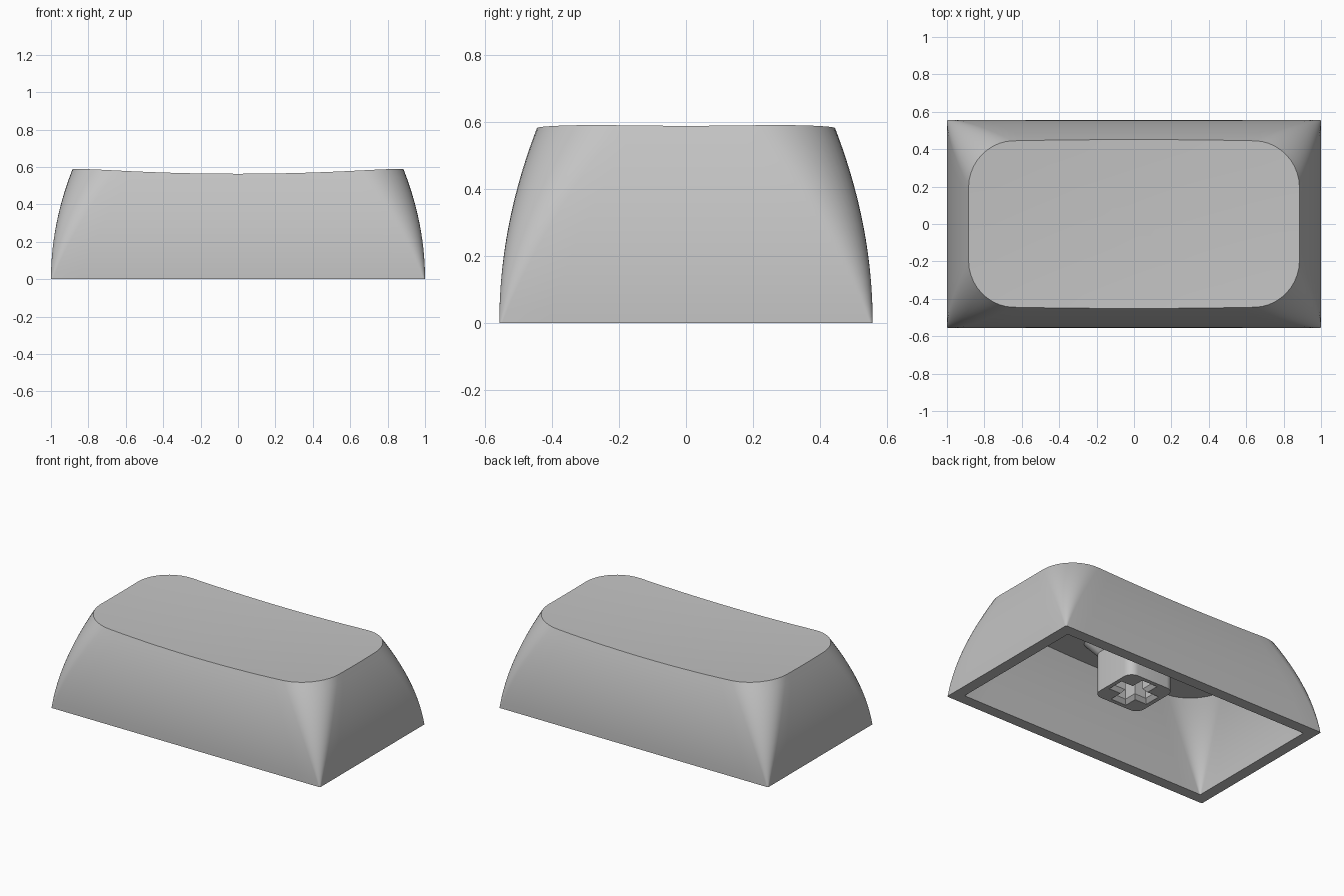
import bpy, bmesh, math

if "Cube" in bpy.data.objects:
    bpy.data.objects.remove(bpy.data.objects["Cube"], do_unlink=True)

grey = bpy.data.materials.new("light_grey_plastic")
grey.use_nodes = True
colour = (0.55, 0.55, 0.55, 1)
grey.diffuse_color = colour
grey.node_tree.nodes["Principled BSDF"].inputs["Base Color"].default_value = colour


def rounded_rect(hx, hy, r, arc=10, nx=14, ny=8):
    """Counter-clockwise outline with evenly divided straight sides."""
    pts = []
    for c, (sx, sy) in enumerate([(1, 1), (-1, 1), (-1, -1), (1, -1)]):
        cx, cy = sx * (hx - r), sy * (hy - r)
        for i in range(arc + 1):
            a = math.pi / 2 * (c + i / arc)
            pts.append((cx + r * math.cos(a), cy + r * math.sin(a)))
        # straight run to the next corner
        x, y = pts[-1]
        n = nx if c % 2 == 0 else ny
        for i in range(1, n):
            f = 1 - 2 * i / n
            pts.append((x * f, y) if c % 2 == 0 else (x, y * f))
    return pts


def make_object(name, rings, cap_start=False, cap_end=False, smooth=True):
    """Skin a stack of matching rings into one surface."""
    bm = bmesh.new()
    loops = [[bm.verts.new(p) for p in ring] for ring in rings]
    for a, b in zip(loops, loops[1:]):
        n, m = len(a), len(b)
        for i in range(n):
            j = (i + 1) % n
            if m == 1:
                bm.faces.new((a[i], a[j], b[0]))
            elif n > 1:
                bm.faces.new((a[i], a[j], b[j], b[i]))
        if n == 1:
            for i in range(m):
                bm.faces.new((a[0], b[(i + 1) % m], b[i]))
    if cap_start:
        bm.faces.new(loops[0])
    if cap_end:
        bm.faces.new(loops[-1])
    bmesh.ops.recalc_face_normals(bm, faces=bm.faces)
    mesh = bpy.data.meshes.new(name)
    bm.to_mesh(mesh)
    bm.free()
    mesh.materials.append(grey)
    obj = bpy.data.objects.new(name, mesh)
    bpy.context.collection.objects.link(obj)
    if smooth:
        smooth_shade(obj)
    return obj


def smooth_shade(obj):
    bpy.ops.object.select_all(action="DESELECT")
    obj.select_set(True)
    bpy.context.view_layer.objects.active = obj
    bpy.ops.object.shade_smooth_by_angle(angle=math.radians(30))


def dish(x, y, base):
    return base + 0.042 * (x * x + y * y)


def shell_rings(hx, hy, height, base, levels=14):
    """Curved wall from the rim up to a shallow dished cap."""
    def section(z):
        t = z / height
        inset = 0.115 * t * t
        return rounded_rect(hx - inset, hy - inset, 0.008 + 0.235 * t)

    # height at which each wall line meets the dish
    tops = []
    for k in range(len(section(0))):
        z = height
        for _ in range(3):
            z = dish(*section(z)[k], base)
        tops.append(z)
    rings = []
    for i in range(levels + 1):
        zs = [z * i / levels for z in tops]
        rings.append([(*section(z)[k], z) for k, z in enumerate(zs)])
    edge = rings[-1]
    for s in (0.85, 0.7, 0.55, 0.4, 0.25, 0.1):
        rings.append([(x * s, y * s, dish(x * s, y * s, base)) for x, y, _ in edge])
    rings.append([(0, 0, base)])
    return rings


# Hollow cap: outer skin, flat rim and inner skin in one surface
outer = shell_rings(1.0, 0.557, 0.588, 0.555)
inner = shell_rings(0.925, 0.482, 0.525, 0.495)
make_object("key_cap_shell", outer[::-1] + inner)


# Stem: rounded square post flaring out where it meets the ceiling
def stem_ring(half, z):
    return [(x, y, z) for x, y in rounded_rect(half, half, 0.06, arc=8, nx=1, ny=1)]


stem = make_object("stem", [stem_ring(0.173, 0.15), stem_ring(0.173, 0.42),
                            stem_ring(0.235, 0.505)], True, True, smooth=False)


# Cross-shaped socket with a chamfered mouth
def cross_ring(reach, half, z):
    pts = []
    for c, s in ((1, 0), (0, 1), (-1, 0), (0, -1)):
        for u, v in ((reach, -half), (reach, half), (half, half)):
            pts.append((u * c - v * s, u * s + v * c, z))
    return pts


cutter = make_object("socket_cutter", [cross_ring(0.146, 0.058, 0.14),
                                       cross_ring(0.146, 0.058, 0.151),
                                       cross_ring(0.123, 0.037, 0.175),
                                       cross_ring(0.123, 0.037, 0.48)],
                     True, True, smooth=False)
cutter.hide_render = True
cut = stem.modifiers.new("socket", "BOOLEAN")
cut.operation = "DIFFERENCE"
cut.solver = "EXACT"
cut.object = cutter
bpy.context.view_layer.objects.active = stem
bpy.ops.object.modifier_apply(modifier=cut.name)
bpy.data.objects.remove(cutter, do_unlink=True)
smooth_shade(stem)
